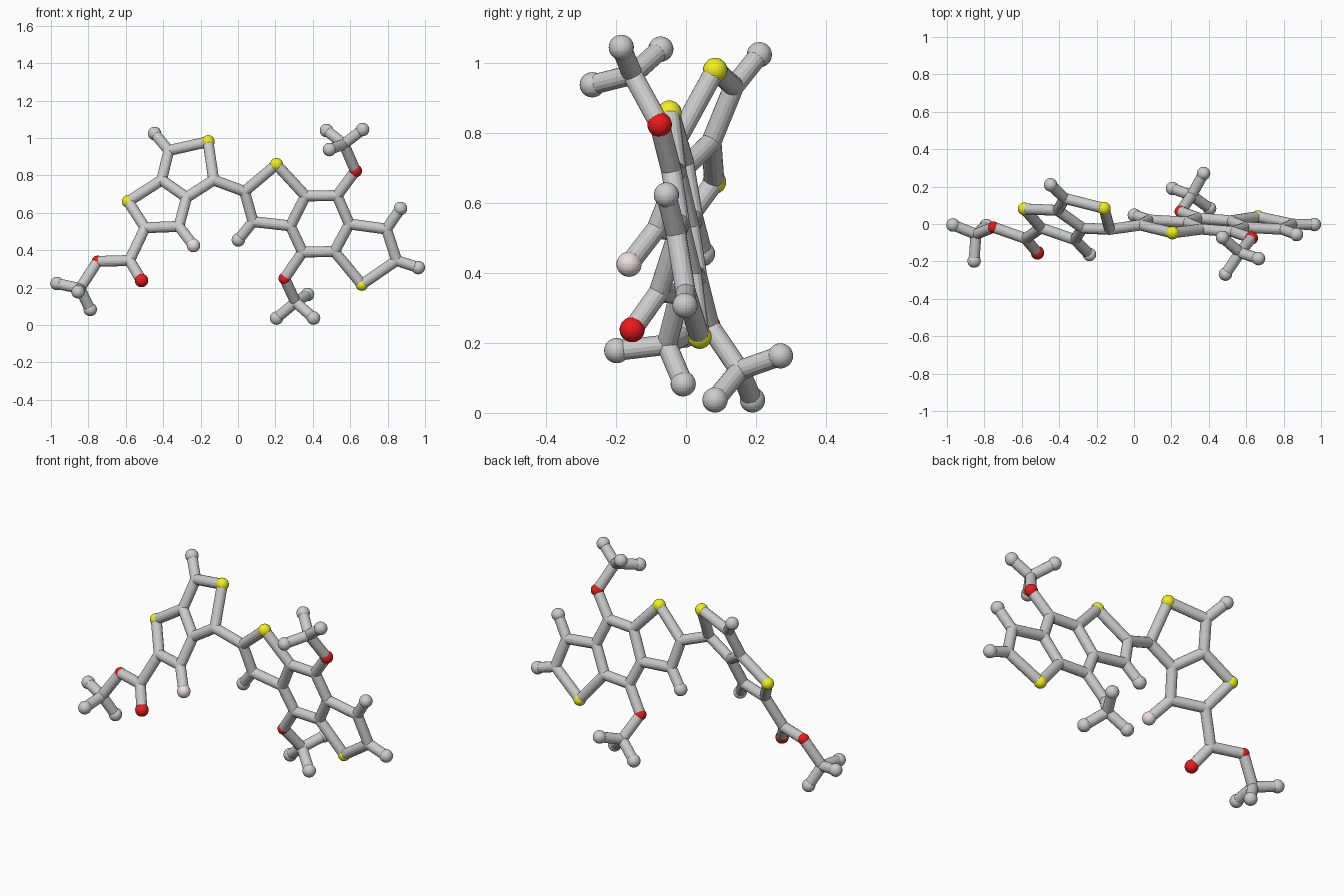
import bpy
from mathutils import Vector

if "Cube" in bpy.data.objects:
    bpy.data.objects.remove(bpy.data.objects["Cube"])

BOND_R, END_R = 0.029, 0.036


def material(name, rgb):
    m = bpy.data.materials.new(name)
    m.diffuse_color = (*rgb, 1)
    m.use_nodes = True
    m.node_tree.nodes["Principled BSDF"].inputs["Base Color"].default_value = m.diffuse_color
    return m


RED = material("red", (0.85, 0.01, 0.01))
YELLOW = material("yellow", (0.9, 0.88, 0.01))
PINK = material("pale_pink", (0.85, 0.72, 0.73))


# The two ring systems are flat: y follows from x and z
def left_plane(x, z):
    return Vector((x, -0.46 - 0.365 * x + 0.495 * z, z))


def right_plane(x, z):
    return Vector((x, 0.135 - 0.0815 * x - 0.193 * z, z))


L, R, V = left_plane, right_plane, lambda *p: Vector(p)

# name: (position, ball radius, material)
atoms = {
    # left double ring
    "a_tip": (L(-0.446, 1.024), END_R, None),
    "a1": (L(-0.37, 0.933), BOND_R, None),
    "a_sulfur": (L(-0.16, 0.98), 0.035, YELLOW),
    "a2": (L(-0.13, 0.775), BOND_R, None),
    "a3": (L(-0.275, 0.682), BOND_R, None),
    "a4": (L(-0.408, 0.775), BOND_R, None),
    "b_sulfur": (L(-0.587, 0.66), 0.034, YELLOW),
    "b1": (L(-0.497, 0.52), BOND_R, None),
    "b2": (L(-0.316, 0.527), BOND_R, None),
    "fluorine": (L(-0.238, 0.425), END_R, PINK),
    # ester arm
    "ester": (L(-0.58, 0.345), BOND_R, None),
    "ester_oxygen": (L(-0.516, 0.238), END_R, RED),
    "ester_link": (L(-0.751, 0.34), 0.031, RED),
    "e_hub": (V(-0.845, -0.055, 0.195), BOND_R, None),
    "e_tip1": (V(-0.968, -0.005, 0.222), END_R, None),
    "e_tip2": (V(-0.79, -0.008, 0.083), END_R, None),
    "e_tip3": (V(-0.855, -0.198, 0.178), END_R, None),
    # right triple ring
    "c1": (R(0.035, 0.714), BOND_R, None),
    "c_sulfur": (R(0.206, 0.858), 0.035, YELLOW),
    "c2": (R(0.361, 0.69), BOND_R, None),
    "c3": (R(0.28, 0.53), BOND_R, None),
    "c4": (R(0.08, 0.553), BOND_R, None),
    "c_tip": (R(0.002, 0.455), END_R, None),
    "d1": (R(0.53, 0.692), BOND_R, None),
    "d2": (R(0.595, 0.54), BOND_R, None),
    "d3": (R(0.516, 0.393), BOND_R, None),
    "d4": (R(0.345, 0.39), BOND_R, None),
    "f1": (R(0.794, 0.513), BOND_R, None),
    "f2": (R(0.848, 0.345), BOND_R, None),
    "f_sulfur": (R(0.662, 0.217), 0.034, YELLOW),
    "f_tip1": (R(0.869, 0.623), END_R, None),
    "f_tip2": (R(0.964, 0.307), END_R, None),
    # upper side arm
    "up_oxygen": (R(0.628, 0.824), 0.035, RED),
    "up_hub": (V(0.566, -0.153, 0.967), BOND_R, None),
    "up_tip1": (V(0.473, -0.072, 1.04), END_R, None),
    "up_tip2": (V(0.666, -0.185, 1.045), END_R, None),
    "up_tip3": (V(0.489, -0.268, 0.938), END_R, None),
    # lower side arm
    "low_oxygen": (R(0.249, 0.249), 0.032, RED),
    "low_hub": (V(0.308, 0.153, 0.122), BOND_R, None),
    "low_tip1": (V(0.206, 0.19, 0.037), END_R, None),
    "low_tip2": (V(0.404, 0.083, 0.037), END_R, None),
    "low_tip3": (V(0.372, 0.27, 0.163), END_R, None),
}

# Chains of joined atoms
chains = [
    "a_tip a1 a_sulfur a2 a3 a4 a1",
    "a4 b_sulfur b1 b2 a3", "b2 fluorine",
    "b1 ester ester_oxygen", "ester ester_link e_hub e_tip1",
    "e_tip2 e_hub e_tip3", "a2 c1",
    "c1 c_sulfur c2 c3 c4 c1", "c4 c_tip",
    "c2 d1 d2 d3 d4 c3", "d2 f1 f2 f_sulfur d3",
    "f1 f_tip1", "f2 f_tip2",
    "d1 up_oxygen up_hub up_tip1", "up_tip2 up_hub up_tip3",
    "d4 low_oxygen low_hub low_tip1", "low_tip2 low_hub low_tip3",
]

# Balls
for name, (pos, r, mat) in atoms.items():
    bpy.ops.mesh.primitive_uv_sphere_add(segments=24, ring_count=16, radius=r, location=pos)
    ob = bpy.context.object
    ob.name = "ball_" + name
    if mat:
        ob.data.materials.append(mat)

# Rods between neighbouring balls
for chain in chains:
    names = chain.split()
    for n1, n2 in zip(names, names[1:]):
        p, q = atoms[n1][0], atoms[n2][0]
        bpy.ops.mesh.primitive_cylinder_add(vertices=16, radius=BOND_R,
                                            depth=(q - p).length, location=(p + q) / 2)
        ob = bpy.context.object
        ob.rotation_euler = (q - p).to_track_quat('Z', 'Y').to_euler()
        ob.name = f"rod_{n1}_{n2}"
